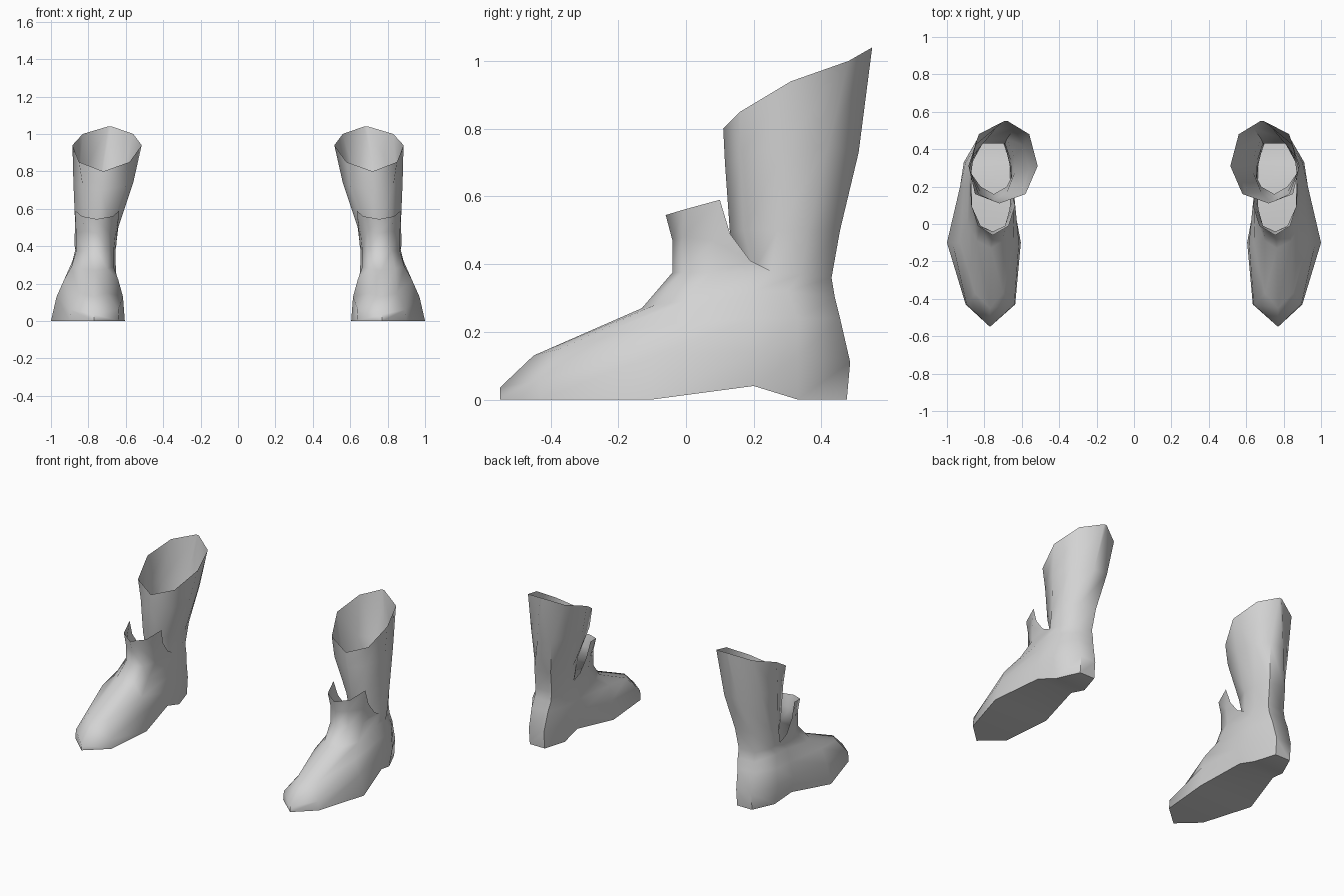
import bpy, bmesh, math

if "Cube" in bpy.data.objects:
    bpy.data.objects.remove(bpy.data.objects["Cube"])

# Each ring is a row of stations from front to back: (y, z, inner x, outer x)
sole_edge = [(-.55, 0, .77, .77), (-.43, 0, .635, .9), (-.1, 0, .605, 1.0),
             (.2, .04, .66, .92), (.33, 0, .665, .885), (.475, 0, .71, .82)]
welt = [(-.55, .035, .77, .77), (-.43, .06, .64, .895), (-.1, .13, .615, .97),
        (.2, .14, .645, .93), (.33, .13, .65, .91), (.485, .11, .71, .82)]
vamp = [(-.45, .13, .77, .77), (-.37, .15, .70, .85), (-.1, .22, .64, .93),
        (.2, .24, .65, .91), (.33, .24, .655, .9), (.455, .24, .70, .82)]
instep = [(-.13, .27, .765, .765), (-.09, .28, .70, .84), (0, .29, .665, .89),
          (.2, .32, .655, .885), (.3, .32, .66, .88), (.44, .3, .69, .81)]
ankle = [(-.04, .375, .755, .755), (-.01, .375, .69, .82), (.08, .375, .665, .865),
         (.25, .38, .655, .87), (.34, .37, .66, .865), (.43, .36, .69, .81)]

# Open collar that stands off the front of the ankle
collar_mid = [(-.04, .47, .755, .755), (-.01, .48, .69, .82),
              (.08, .47, .655, .865), (.19, .41, .65, .875)]
collar_top = [(-.06, .545, .755, .755), (-.01, .56, .67, .835),
              (.1, .59, .635, .87), (.13, .49, .645, .872)]

# Flared shaft, sharing its back edge with the ankle
shaft_base = [(.16, .38, .75, .75), (.2, .38, .68, .82)] + ankle[3:]
shaft_low = [(.13, .49, .75, .75), (.17, .5, .68, .82), (.27, .5, .64, .87),
             (.36, .5, .64, .865), (.455, .5, .68, .80)]
shaft_mid = [(.115, .7, .73, .73), (.16, .72, .6, .83), (.29, .74, .56, .88),
             (.42, .75, .59, .85), (.51, .73, .64, .74)]
shaft_top = [(.11, .8, .72, .72), (.16, .85, .58, .85), (.31, .94, .515, .885),
             (.48, 1.0, .56, .83), (.55, 1.04, .675, .695)]


def outline(stations):
    """Inner side back to front, the front tip, then outer side front to back."""
    inner = [(xi, y, z) for y, z, xi, xo in reversed(stations[1:])]
    return inner + [(xo, y, z) for y, z, xi, xo in stations]


def loft(bm, rings, closed):
    rows = [[bm.verts.new(p) for p in outline(r)] for r in rings]
    n = len(rows[0])
    for lo, hi in zip(rows, rows[1:]):
        for i in range(n if closed else n - 1):
            j = (i + 1) % n
            bm.faces.new((lo[i], lo[j], hi[j], hi[i]))
    return rows[0]


bm = bmesh.new()
base = loft(bm, [sole_edge, welt, vamp, instep, ankle], True)
loft(bm, [ankle[:4], collar_mid, collar_top], False)
loft(bm, [shaft_base, shaft_low, shaft_mid, shaft_top], True)

# Sole: strips across from the inner to the outer edge
n = len(base)
for i in range(n // 2):
    a, b, c, d = base[i], base[i + 1], base[n - 2 - i], base[n - 1 - i]
    bm.faces.new((d, c, b, a) if b is not c else (d, b, a))
bmesh.ops.remove_doubles(bm, verts=bm.verts, dist=.0005)

mesh = bpy.data.meshes.new("boots")
bm.to_mesh(mesh)
bm.free()
boots = bpy.data.objects.new("boots", mesh)
bpy.context.collection.objects.link(boots)

leather = bpy.data.materials.new("light grey leather")
leather.diffuse_color = (.65, .65, .65, 1)
leather.use_nodes = True
leather.node_tree.nodes["Principled BSDF"].inputs["Base Color"].default_value = leather.diffuse_color
mesh.materials.append(leather)

# Smooth leather with a crisp sole edge
bpy.context.view_layer.objects.active = boots
boots.select_set(True)
bpy.ops.object.shade_smooth_by_angle(angle=math.radians(60))

# The other boot of the pair
mirror = boots.modifiers.new("pair", 'MIRROR')
mirror.use_axis[0] = True
mirror.use_mirror_merge = False
